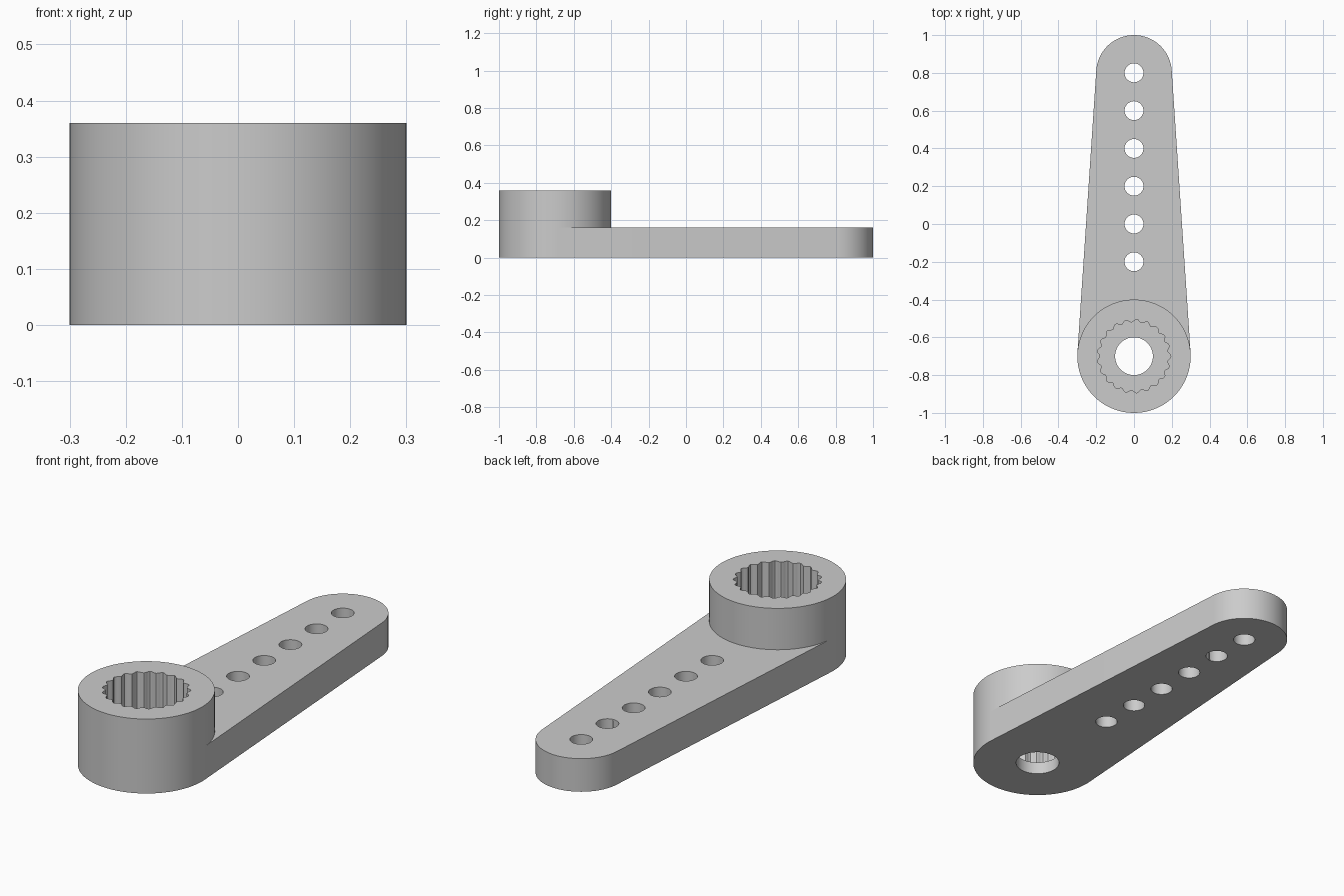
import bpy
import bmesh
from math import sin, cos, pi, asin

HUB_Y, HUB_R, HUB_H = -0.7, 0.3, 0.36
TIP_Y, TIP_R, ARM_H = 0.8, 0.2, 0.16
TEETH = 21

if "Cube" in bpy.data.objects:
    bpy.data.objects.remove(bpy.data.objects["Cube"])

grey = bpy.data.materials.new("plain grey")
grey.use_nodes = True
colour = (0.6, 0.6, 0.6, 1)
grey.diffuse_color = colour
grey.node_tree.nodes["Principled BSDF"].inputs["Base Color"].default_value = colour


def arc(y, r, start, end, n):
    angles = [start + (end - start) * i / n for i in range(n + 1)]
    return [(r * cos(a), y + r * sin(a)) for a in angles]


def circle(y, r, n):
    return arc(y, r, 0, 2 * pi, n)[:-1]


def prism(name, outline, bottom, top):
    """Extrude a flat outline between two heights."""
    bm = bmesh.new()
    base = bm.faces.new([bm.verts.new((x, y, bottom)) for x, y in outline])
    grown = bmesh.ops.extrude_face_region(bm, geom=[base])["geom"]
    verts = [v for v in grown if isinstance(v, bmesh.types.BMVert)]
    bmesh.ops.translate(bm, vec=(0, 0, top - bottom), verts=verts)
    bmesh.ops.recalc_face_normals(bm, faces=bm.faces)
    mesh = bpy.data.meshes.new(name)
    bm.to_mesh(mesh)
    bm.free()
    mesh.materials.append(grey)
    obj = bpy.data.objects.new(name, mesh)
    bpy.context.collection.objects.link(obj)
    return obj


def combine(target, tool, operation):
    """Apply a boolean and discard the helper."""
    tool.hide_render = True
    mod = target.modifiers.new(operation, 'BOOLEAN')
    mod.operation, mod.object, mod.solver = operation, tool, 'EXACT'
    bpy.context.view_layer.objects.active = target
    bpy.ops.object.modifier_apply(modifier=mod.name)
    bpy.data.objects.remove(tool)


# Tapered arm, tangent to the hub and rounded at the tip
lean = asin((HUB_R - TIP_R) / (TIP_Y - HUB_Y))
side_x, side_y = HUB_R * cos(lean), HUB_Y + HUB_R * sin(lean)
outline = [(0, HUB_Y), (side_x, side_y)]
outline += arc(TIP_Y, TIP_R, lean, pi - lean, 64)
outline.append((-side_x, side_y))
arm = prism("arm", outline, 0, ARM_H)

# Round hub
horn = prism("lever_arm", circle(HUB_Y, HUB_R, 128), 0, HUB_H)
combine(horn, arm, 'UNION')

# Toothed socket from above, and screw hole through its floor
steps = TEETH * 8
socket = []
for i in range(steps):
    a = 2 * pi * i / steps
    r = 0.187 + 0.008 * cos(TEETH * a)
    socket.append((r * cos(a), HUB_Y + r * sin(a)))
combine(horn, prism("socket_cutter", socket, 0.06, 0.5), 'DIFFERENCE')
combine(horn, prism("screw_cutter", circle(HUB_Y, 0.1, 64), -0.1, 0.2), 'DIFFERENCE')

# Row of linkage holes
for i in range(6):
    hole = prism("hole_cutter", circle(TIP_Y - 0.2 * i, 0.05, 48), -0.1, 0.3)
    combine(horn, hole, 'DIFFERENCE')

# Smooth round walls with crisp rims
bpy.ops.object.select_all(action='DESELECT')
horn.select_set(True)
bpy.context.view_layer.objects.active = horn
bpy.ops.object.shade_smooth_by_angle(angle=pi / 6)
